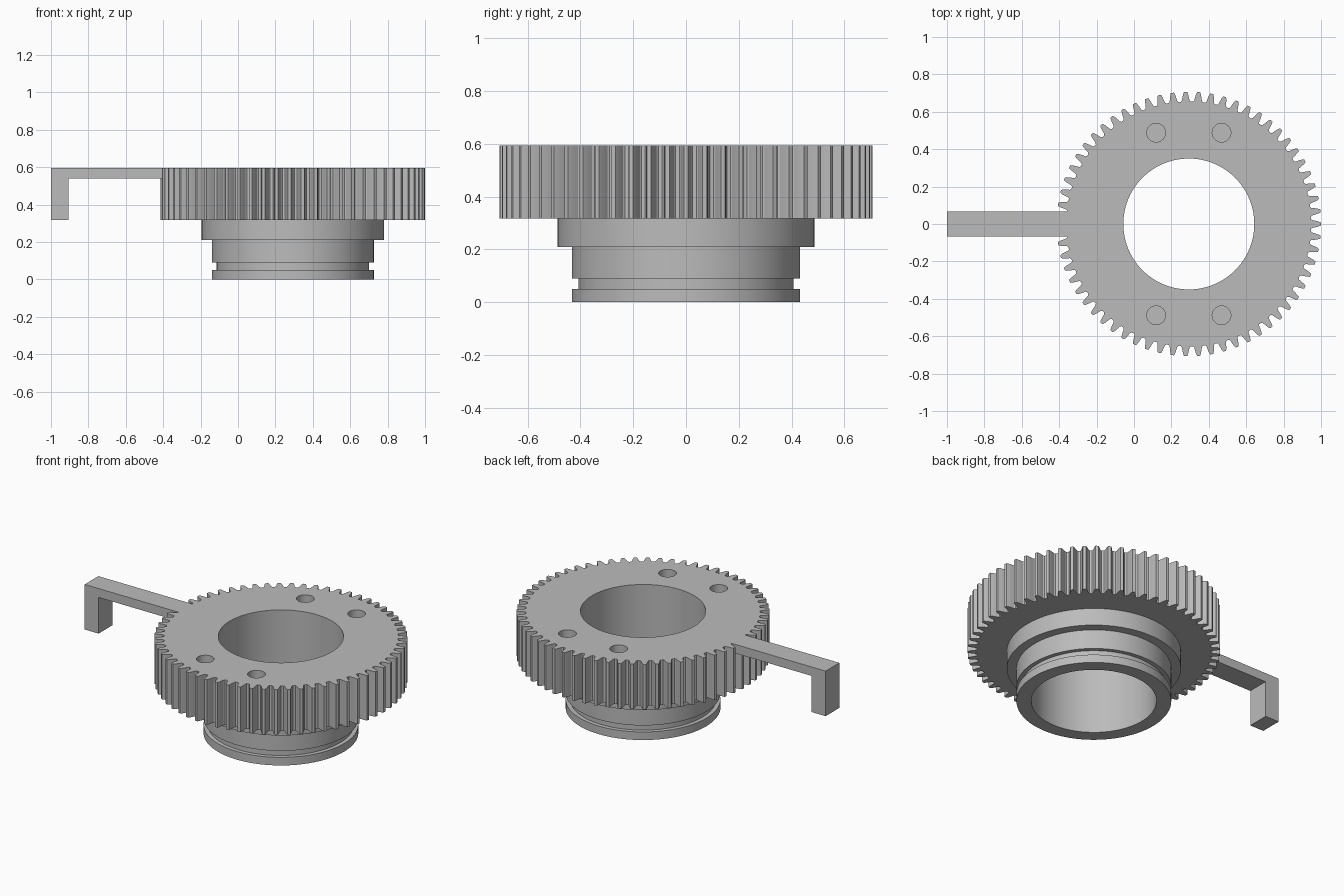
import bpy, bmesh
from math import sin, cos, tau, pi, radians
from mathutils import Matrix

if "Cube" in bpy.data.objects:
    bpy.data.objects.remove(bpy.data.objects["Cube"], do_unlink=True)

CX = 0.293                  # gear axis
TOP, UNDER = 0.595, 0.317   # gear faces
BORE = 0.35
TEETH, ROOT, TIP = 63, 0.655, 0.707

grey = bpy.data.materials.new("plain grey")
grey.use_nodes = True
GREY = (0.5, 0.5, 0.5, 1)
grey.diffuse_color = GREY
grey.node_tree.nodes["Principled BSDF"].inputs["Base Color"].default_value = GREY


def make_object(name, bm):
    bmesh.ops.recalc_face_normals(bm, faces=bm.faces[:])
    mesh = bpy.data.meshes.new(name)
    bm.to_mesh(mesh)
    bm.free()
    mesh.materials.append(grey)
    obj = bpy.data.objects.new(name, mesh)
    bpy.context.collection.objects.link(obj)
    return obj


def prism(name, points, depth):
    """Extrude a closed outline along a vector."""
    bm = bmesh.new()
    face = bm.faces.new([bm.verts.new(p) for p in points])
    new = bmesh.ops.extrude_face_region(bm, geom=[face])["geom"]
    moved = [v for v in new if isinstance(v, bmesh.types.BMVert)]
    bmesh.ops.translate(bm, verts=moved, vec=depth)
    return make_object(name, bm)


def activate(obj):
    bpy.ops.object.select_all(action='DESELECT')
    obj.select_set(True)
    bpy.context.view_layer.objects.active = obj


def combine(obj, other, operation):
    mod = obj.modifiers.new("combine", 'BOOLEAN')
    mod.operation, mod.solver, mod.object = operation, 'EXACT', other
    activate(obj)
    bpy.ops.object.modifier_apply(modifier=mod.name)
    bpy.data.objects.remove(other, do_unlink=True)


# Toothed wheel: half-tooth profile as (fraction of pitch, fraction of height)
half = [(0.12, 1), (0.2, 0.72), (0.26, 0.4), (0.31, 0.12), (0.39, 0)]
profile = [(-f, h) for f, h in reversed(half)] + half
outline = []
for i in range(TEETH):
    for f, h in profile:
        a = tau * (i + f) / TEETH
        r = ROOT + (TIP - ROOT) * h
        outline.append((CX + r * cos(a), r * sin(a), UNDER))
gear = prism("gear_with_arm", outline, (0, 0, TOP - UNDER))

# Hooked arm, fused to the rim
arm_side = [(-1, TOP), (-0.34, TOP), (-0.34, 0.54), (-0.905, 0.54),
            (-0.905, UNDER), (-1, UNDER)]
arm = prism("arm", [(x, -0.067, z) for x, z in arm_side], (0, 0.134, 0))
combine(gear, arm, 'UNION')

# Central bore and four blind bolt holes
bm = bmesh.new()


def add_drill(x, y, radius, bottom, sides):
    bmesh.ops.create_cone(bm, cap_ends=True, segments=sides, radius1=radius,
                          radius2=radius, depth=1,
                          matrix=Matrix.Translation((x, y, bottom + 0.5)))


add_drill(CX, 0, BORE, 0, 96)
for sx in (-1, 1):
    for sy in (-1, 1):
        add_drill(CX + sx * 0.175, sy * 0.488, 0.05, 0.4, 32)
combine(gear, make_object("drills", bm), 'DIFFERENCE')

# Stepped collar with a snap-ring groove, open where it meets the gear
steps = [(BORE, UNDER), (BORE, 0), (0.433, 0), (0.433, 0.05), (0.408, 0.05),
         (0.408, 0.09), (0.433, 0.09), (0.433, 0.21), (0.487, 0.21),
         (0.487, UNDER)]
bm = bmesh.new()
verts = [bm.verts.new((CX + r, 0, z)) for r, z in steps]
edges = [bm.edges.new(pair) for pair in zip(verts, verts[1:])]
bmesh.ops.spin(bm, geom=verts + edges, cent=(CX, 0, 0), axis=(0, 0, 1),
               angle=tau, steps=96, use_merge=True)
bmesh.ops.remove_doubles(bm, verts=bm.verts[:], dist=0.0001)
collar = make_object("collar", bm)

for obj in (gear, collar):
    activate(obj)
    bpy.ops.object.shade_smooth_by_angle(angle=radians(20))
